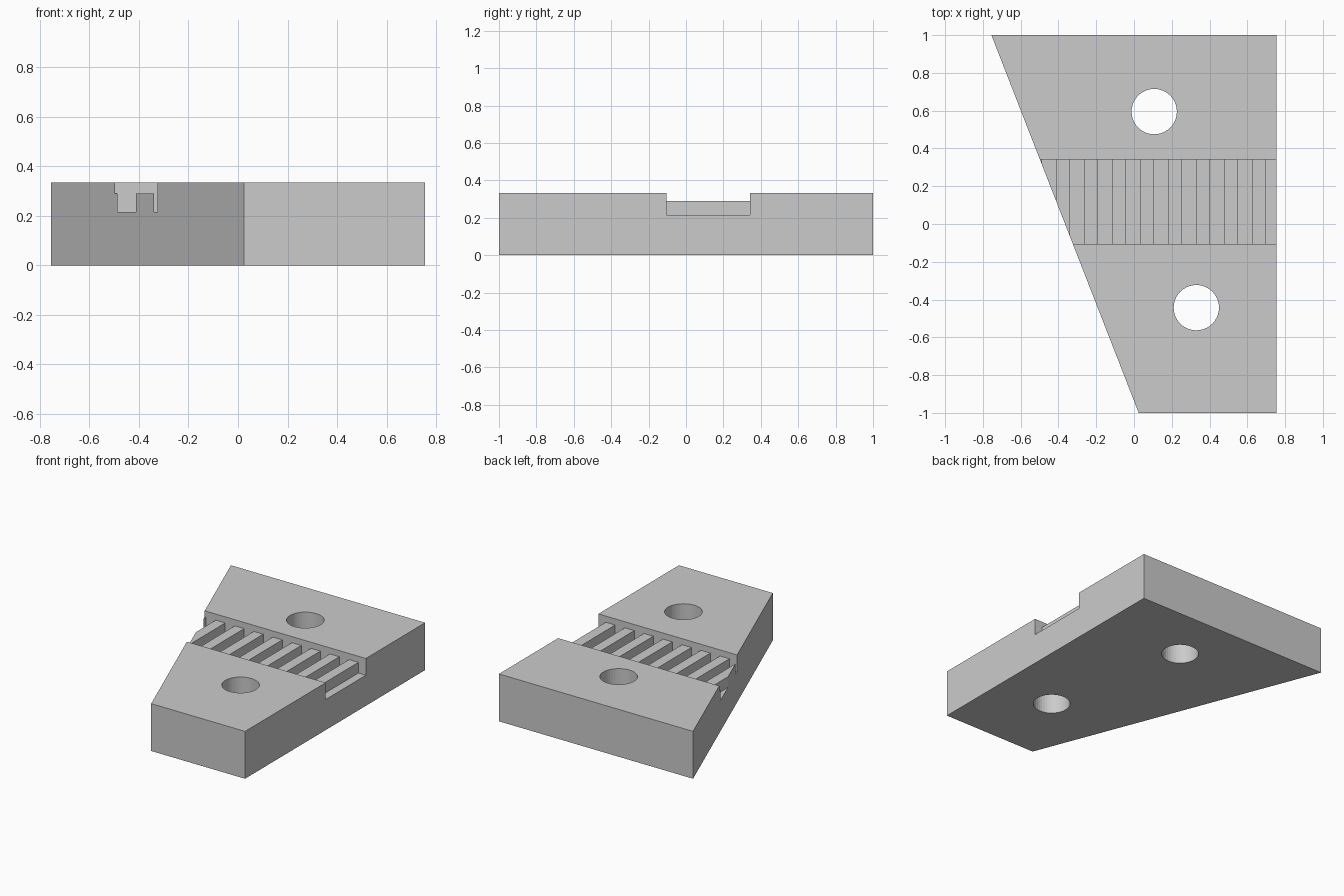
import bpy, bmesh, math
from mathutils import Vector

if "Cube" in bpy.data.objects:
    bpy.data.objects.remove(bpy.data.objects["Cube"])

H = 0.333                       # plate thickness
TOOTH_TOP, FLOOR = 0.29, 0.215  # channel levels
PITCH, GROOVE = 0.148, 0.075    # tooth spacing and gap width


def prism(name, points, offset):
    """Extrude a closed 3D outline by an offset vector."""
    bm = bmesh.new()
    face = bm.faces.new([bm.verts.new(p) for p in points])
    ext = bmesh.ops.extrude_face_region(bm, geom=[face], use_keep_orig=True)
    verts = [g for g in ext["geom"] if isinstance(g, bmesh.types.BMVert)]
    bmesh.ops.translate(bm, verts=verts, vec=Vector(offset))
    bmesh.ops.recalc_face_normals(bm, faces=bm.faces)
    mesh = bpy.data.meshes.new(name)
    bm.to_mesh(mesh)
    bm.free()
    obj = bpy.data.objects.new(name, mesh)
    bpy.context.collection.objects.link(obj)
    return obj


def cut(target, cutter):
    """Subtract the cutter, then discard it."""
    cutter.hide_render = True
    mod = target.modifiers.new("cut", "BOOLEAN")
    mod.operation = "DIFFERENCE"
    mod.solver = "EXACT"
    mod.object = cutter
    bpy.context.view_layer.objects.active = target
    bpy.ops.object.modifier_apply(modifier=mod.name)
    bpy.data.objects.remove(cutter)


# Tapered plate with one slanted side
outline = [(-0.755, 1), (0.025, -1), (0.755, -1), (0.755, 1)]
plate = prism("clamp_plate", [(x, y, 0) for x, y in outline], (0, 0, H))

# Toothed channel: comb profile swept along y
comb = [(-0.9, 0.5), (-0.9, TOOTH_TOP)]
for k in range(9):
    x = -0.487 + PITCH * k
    comb += [(x, TOOTH_TOP), (x, FLOOR), (x + GROOVE, FLOOR), (x + GROOVE, TOOTH_TOP)]
comb += [(0.9, TOOTH_TOP), (0.9, 0.5)]
cut(plate, prism("channel_cutter", [(x, -0.105, z) for x, z in comb], (0, 0.447, 0)))

# Two bolt holes
for cx, cy in [(0.107, 0.595), (0.33, -0.443)]:
    ring = [(cx + 0.12 * math.cos(a), cy + 0.12 * math.sin(a), -0.1)
            for a in (math.tau * i / 40 for i in range(40))]
    cut(plate, prism("hole_cutter", ring, (0, 0, H + 0.2)))
